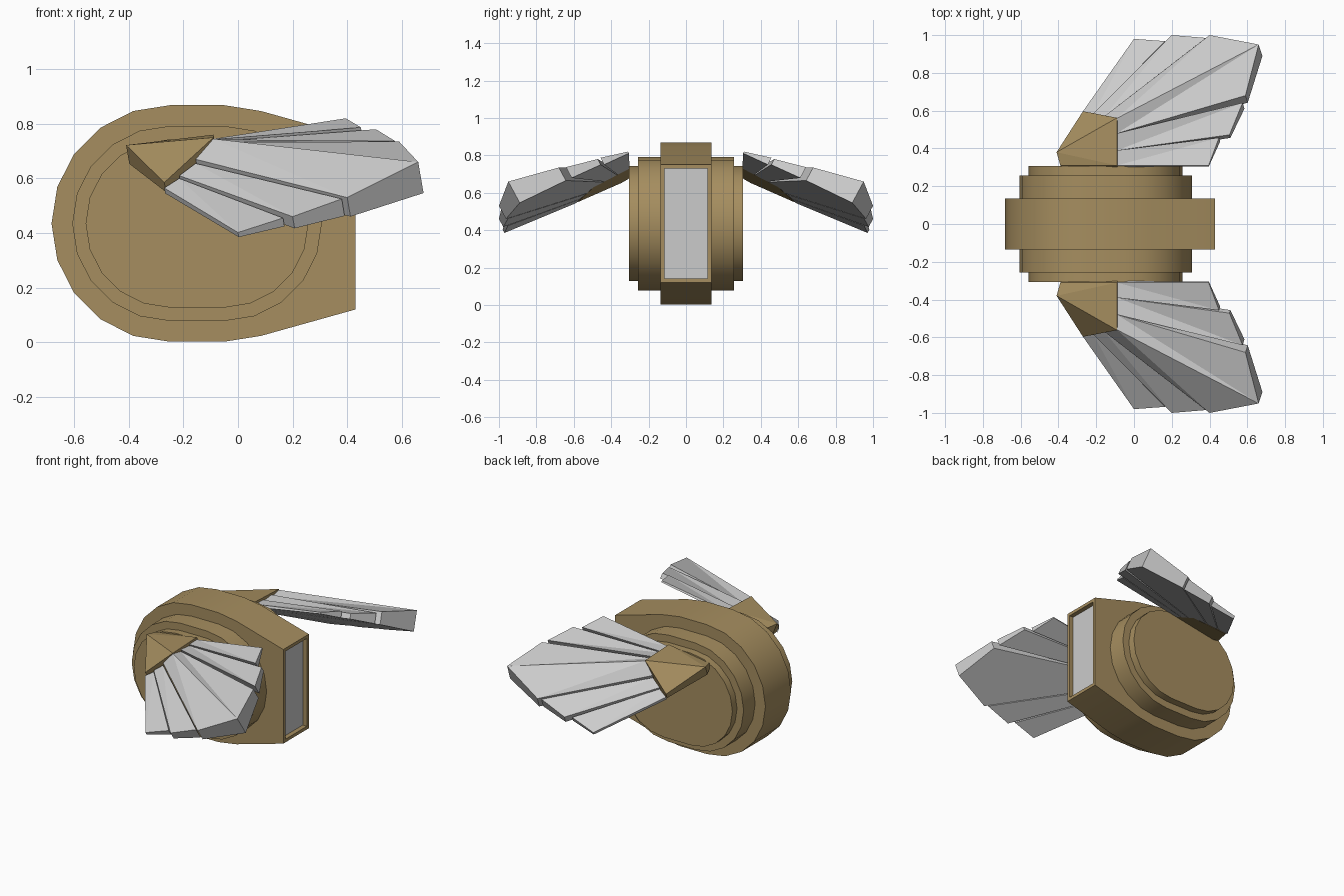
import bpy, bmesh
from math import sin, cos, radians
from mathutils import Vector

if "Cube" in bpy.data.objects:
    bpy.data.objects.remove(bpy.data.objects["Cube"])


def material(name, rgb):
    m = bpy.data.materials.new(name)
    m.diffuse_color = (*rgb, 1)
    m.use_nodes = True
    m.node_tree.nodes["Principled BSDF"].inputs["Base Color"].default_value = m.diffuse_color
    return m


BRONZE = material("bronze", (0.38, 0.27, 0.115))
SILVER = material("silver", (0.8, 0.8, 0.8))


def finish(name, bm, *mats):
    bmesh.ops.recalc_face_normals(bm, faces=bm.faces)
    mesh = bpy.data.meshes.new(name)
    bm.to_mesh(mesh)
    bm.free()
    obj = bpy.data.objects.new(name, mesh)
    bpy.context.collection.objects.link(obj)
    for m in mats:
        mesh.materials.append(m)
    return obj


def smooth(obj):
    bpy.ops.object.select_all(action='DESELECT')
    obj.select_set(True)
    bpy.context.view_layer.objects.active = obj
    bpy.ops.object.shade_smooth_by_angle(angle=radians(30))


def arc(cx, r, start, end):
    return [(cx + r * cos(radians(a)), 0.435 + r * sin(radians(a)))
            for a in range(start, end + 1, 18)]


def extrude_profile(points, half_depth):
    bm = bmesh.new()
    face = bm.faces.new([bm.verts.new((x, -half_depth, z)) for x, z in points])
    out = bmesh.ops.extrude_face_region(bm, geom=[face])
    verts = [v for v in out["geom"] if isinstance(v, bmesh.types.BMVert)]
    bmesh.ops.translate(bm, verts=verts, vec=(0, 2 * half_depth, 0))
    bmesh.ops.recalc_face_normals(bm, faces=bm.faces)
    return bm


# Central shell, rounded at the back with a flat front end
profile = ([(0.43, 0.12), (0.43, 0.75)] + arc(-0.05, 0.433, 72, 90)
           + arc(-0.25, 0.433, 90, 270) + arc(-0.05, 0.433, 270, 288))
bm = extrude_profile(profile, 0.135)

# Recessed grey panel in the flat end
bm.faces.ensure_lookup_table()
end = max(bm.faces, key=lambda f: f.calc_center_median().x)
bmesh.ops.inset_region(bm, faces=[end], thickness=0.03)
recess = bmesh.ops.extrude_face_region(bm, geom=[end])
new_face = [f for f in recess["geom"] if isinstance(f, bmesh.types.BMFace)][0]
bmesh.ops.translate(bm, verts=new_face.verts, vec=(-0.03, 0, 0))
new_face.material_index = 1
if end.is_valid:
    bm.faces.remove(end)
smooth(finish("central_shell", bm, BRONZE, SILVER))

# Stepped side discs
for name, r, depth in (("wide_disc", 0.357, 0.257), ("outer_disc", 0.308, 0.306)):
    smooth(finish(name, extrude_profile(arc(-0.25, r, 90, 270) + arc(-0.05, r, 270, 450),
                                        depth), BRONZE))

# Wings: sculpted top points dropped onto one flat sloping underside
NORMAL = Vector((-0.173, 0.538, 1)).normalized()
BASE = Vector((0, 0.97, 0.385))


def slab(name, top, faces, mat):
    bm = bmesh.new()
    pts = [Vector(p) for p in top]
    hi = [bm.verts.new(p) for p in pts]
    lo = [bm.verts.new(p - NORMAL * (p - BASE).dot(NORMAL)) for p in pts]
    for f in faces:
        bm.faces.new([hi[i] for i in f])
    bm.faces.new(lo[::-1])
    n = len(top)
    for i in range(n):
        j = (i + 1) % n
        bm.faces.new((hi[i], lo[i], lo[j], hi[j]))
    obj = finish(name, bm, mat)
    mod = obj.modifiers.new("mirror", 'MIRROR')
    mod.use_axis = (False, True, False)
    mod.use_clip = False
    mod.use_mirror_merge = False


slab("wing_shoulder",
     [(-0.41, 0.38, 0.722), (-0.27, 0.597, 0.585), (-0.09, 0.562, 0.75),
      (-0.09, 0.31, 0.76), (-0.39, 0.31, 0.715)],
     [(0, 1, 2), (0, 2, 3), (0, 3, 4)], BRONZE)

# Feathers: root, tip, tip, root
FEATHERS = [
    [(-0.09, 0.31, 0.745), (0.395, 0.31, 0.82), (0.45, 0.457, 0.787), (-0.09, 0.39, 0.743)],
    [(-0.09, 0.39, 0.735), (0.505, 0.472, 0.78), (0.575, 0.642, 0.737), (-0.09, 0.48, 0.743)],
    [(-0.09, 0.48, 0.732), (0.59, 0.68, 0.735), (0.66, 0.95, 0.66), (-0.09, 0.56, 0.745)],
    [(-0.09, 0.56, 0.745), (0.66, 0.95, 0.66), (0.40, 1.0, 0.53), (-0.155, 0.572, 0.67)],
    [(-0.155, 0.572, 0.655), (0.38, 0.985, 0.525), (0.20, 1.0, 0.46), (-0.215, 0.585, 0.61)],
    [(-0.215, 0.585, 0.60), (0.165, 0.968, 0.455), (0.0, 0.98, 0.402), (-0.27, 0.597, 0.565)],
]
for i, pts in enumerate(FEATHERS):
    slab(f"feather_{i + 1}", pts, [(0, 1, 2), (0, 2, 3)], SILVER)
